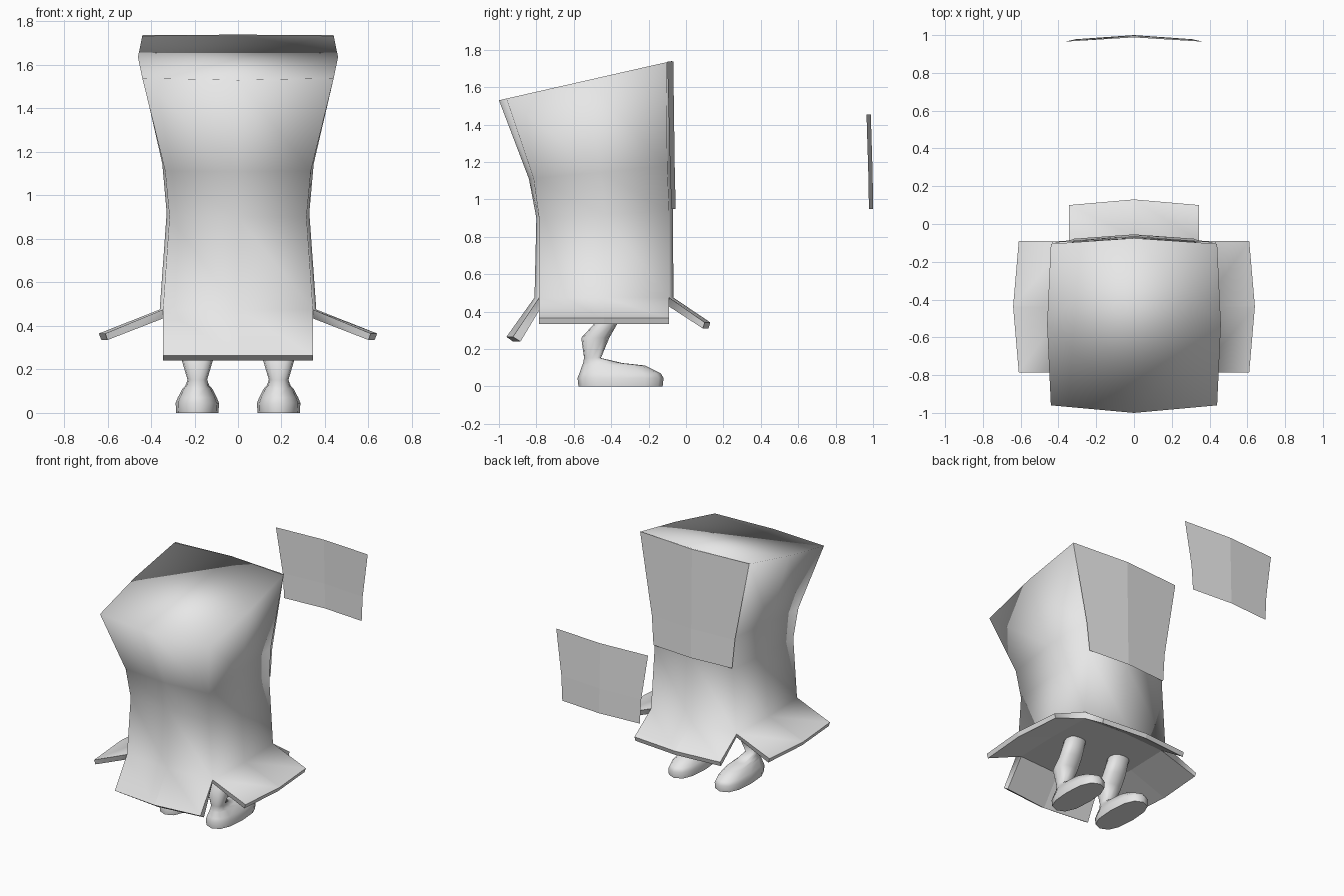
import bpy, bmesh, math

if "Cube" in bpy.data.objects:
    bpy.data.objects.remove(bpy.data.objects["Cube"])

grey = bpy.data.materials.new("plain_grey")
grey.diffuse_color = (0.8, 0.8, 0.8, 1)
grey.use_nodes = True
grey.node_tree.nodes["Principled BSDF"].inputs["Base Color"].default_value = grey.diffuse_color


def finish(name, bm, smooth=True, solid=True):
    if solid:
        bmesh.ops.recalc_face_normals(bm, faces=bm.faces)
    for f in bm.faces:
        f.smooth = smooth
    me = bpy.data.meshes.new(name)
    bm.to_mesh(me)
    bm.free()
    me.materials.append(grey)
    ob = bpy.data.objects.new(name, me)
    bpy.context.collection.objects.link(ob)
    return ob


def bridge(bm, a, b):
    n = len(a)
    for i in range(n):
        bm.faces.new((a[i], a[(i + 1) % n], b[(i + 1) % n], b[i]))


# Body: eight-point rings, four corners plus four slightly bulged side middles
# each ring: corner x, side x, front corner y, front y, back corner y, back y, front z, back z
def ring(bm, cx, sx, fc, fm, bc, bk, zf, zb):
    my = (fc + bc) / 2
    pts = [(-cx, fc), (0, fm), (cx, fc), (sx, my),
           (cx, bc), (0, bk), (-cx, bc), (-sx, my)]
    return [bm.verts.new((x, y, zf + (zb - zf) * (y - fm) / (bk - fm))) for x, y in pts]


bm = bmesh.new()
rings = [ring(bm, *r) for r in (
    (0.44, 0.46, -0.96, -1.00, -0.105, -0.075, 1.53, 1.74),
    (0.335, 0.348, -0.815, -0.84, -0.10, -0.075, 1.11, 1.18),
    (0.315, 0.328, -0.785, -0.80, -0.09, -0.07, 0.90, 0.94),
    (0.345, 0.36, -0.785, -0.81, -0.09, -0.067, 0.475, 0.475))]
for a, b in zip(rings, rings[1:]):
    bridge(bm, a, b)
bm.faces.new(rings[0])
outer = rings[-1]
inner = ring(bm, 0.33, 0.34, -0.765, -0.785, -0.11, -0.09, 0.44, 0.44)
bm.faces.new(inner)

# Four flared hem flaps: outer tip and inner tip as (corner reach, middle reach, z)
flaps = [(0, 'y', -1, (0.925, 0.96, 0.265), (0.885, 0.925, 0.24)),
         (2, 'x', 1, (0.61, 0.64, 0.365), (0.60, 0.628, 0.335)),
         (4, 'y', 1, (0.10, 0.13, 0.342), (0.09, 0.12, 0.31)),
         (6, 'x', -1, (0.61, 0.64, 0.365), (0.60, 0.628, 0.335))]
for start, axis, sign, tip_out, tip_in in flaps:
    ids = [(start + k) % 8 for k in range(3)]
    rows = [[outer[i] for i in ids]]
    for corner, middle, z in (tip_out, tip_in):
        row = []
        for k, i in enumerate(ids):
            reach = sign * (middle if k == 1 else corner)
            co = outer[i].co
            row.append(bm.verts.new((reach, co.y, z) if axis == 'x' else (co.x, reach, z)))
        rows.append(row)
    rows.append([inner[i] for i in ids])
    for a, b in zip(rows, rows[1:]):
        for k in range(2):
            bm.faces.new((a[k], a[k + 1], b[k + 1], b[k]))
    for k in (0, 2):
        bm.faces.new([r[k] for r in rows])
body = finish("body_with_flaps", bm)
# crisp hem edges, soft everywhere else
for e in body.data.edges:
    za, zb = (body.data.vertices[v].co.z for v in e.vertices)
    e.use_edge_sharp = max(za, zb) < 0.46 or (min(za, zb) < 0.40)


# Thin bent panels, slightly bowed in the middle: rows of (half width, corner y, middle y, z)
def panel(name, rows):
    bm = bmesh.new()
    grid = [[bm.verts.new(p) for p in ((-w, yc, z), (0, ym, z), (w, yc, z))]
            for w, yc, ym, z in rows]
    for a, b in zip(grid, grid[1:]):
        for k in range(2):
            bm.faces.new((a[k + 1], a[k], b[k], b[k + 1]))
    return finish(name, bm, smooth=False, solid=False)


panel("back_panel", ((0.317, -0.078, -0.055, 0.95), (0.335, -0.085, -0.06, 1.16),
                     (0.44, -0.10, -0.068, 1.737)))
panel("floating_panel", ((0.312, 0.978, 1.0, 0.95), (0.322, 0.975, 0.998, 1.13),
                         (0.37, 0.965, 0.988, 1.455)))

# Legs with feet: horizontal loops of (z, rear y, toe y, half width)
LEG = [(0.0, -0.575, -0.125, 0.097), (0.045, -0.58, -0.12, 0.1), (0.07, -0.57, -0.135, 0.09),
       (0.112, -0.555, -0.22, 0.068), (0.125, -0.55, -0.34, 0.055), (0.152, -0.545, -0.455, 0.045),
       (0.26, -0.56, -0.41, 0.077), (0.33, -0.495, -0.37, 0.075), (0.47, -0.43, -0.31, 0.07)]
for side, name in ((-1, "left_leg"), (1, "right_leg")):
    bm = bmesh.new()
    loops = []
    for z, y0, y1, w in LEG:
        loop = []
        for i in range(12):
            a = 2 * math.pi * i / 12
            c, s = math.cos(a), math.sin(a)
            px = math.copysign(abs(c) ** 0.8, c) * w
            py = math.copysign(abs(s) ** 0.8, s) * (y1 - y0) / 2
            loop.append(bm.verts.new((side * 0.187 + px, (y0 + y1) / 2 + py, z)))
        loops.append(loop)
    for a, b in zip(loops, loops[1:]):
        bridge(bm, a, b)
    bm.faces.new(loops[0])
    bm.faces.new(loops[-1])
    leg = finish(name, bm)
    for e in leg.data.edges:
        e.use_edge_sharp = all(leg.data.vertices[v].co.z < 0.001 for v in e.vertices)
